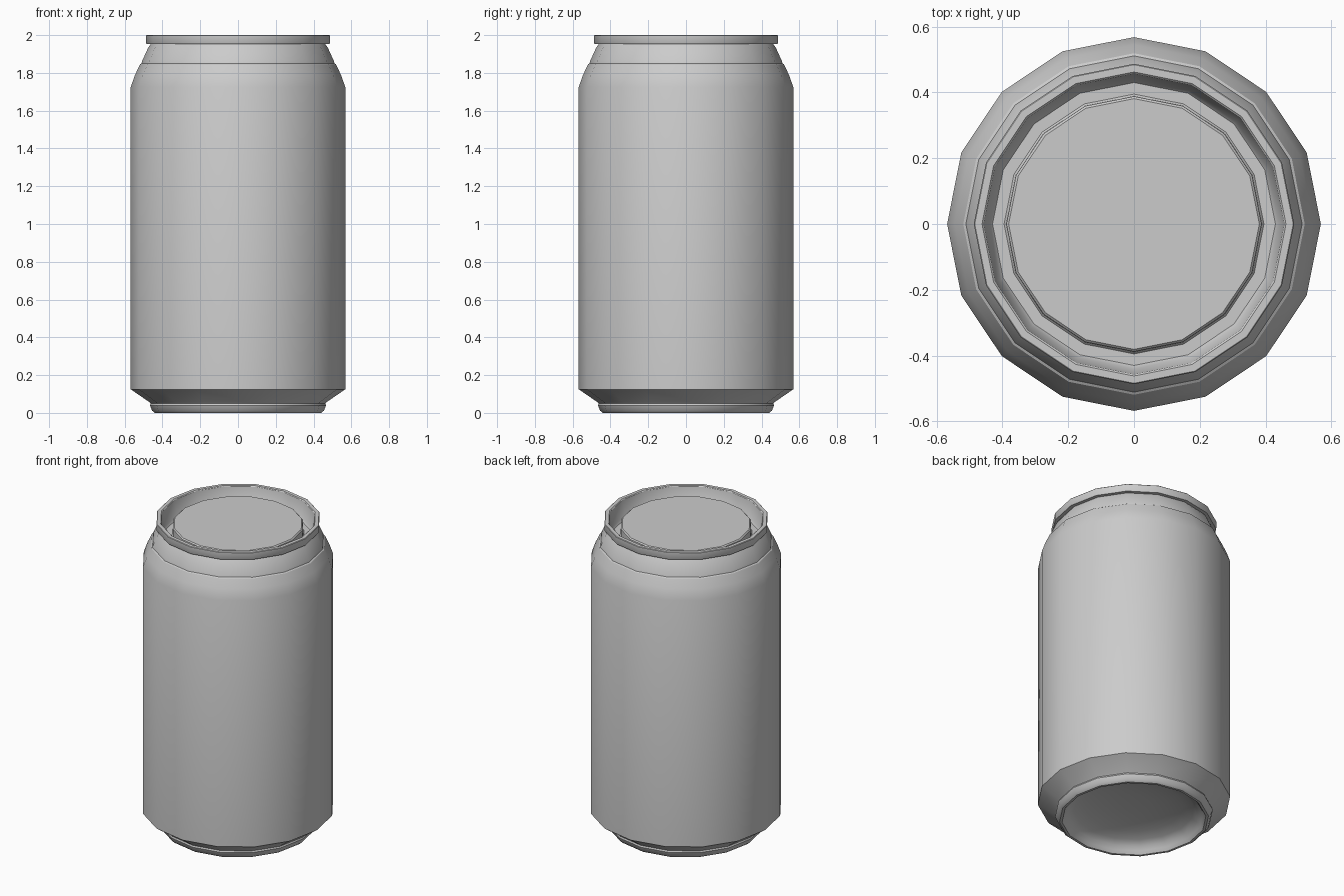
import bpy
import bmesh
import math

SIDES = 16

cube = bpy.data.objects.get("Cube")
if cube:
    bpy.data.objects.remove(cube)

metal = bpy.data.materials.new("bare metal grey")
metal.use_nodes = True
grey = (0.6, 0.6, 0.6, 1)
metal.diffuse_color = grey
metal.node_tree.nodes["Principled BSDF"].inputs["Base Color"].default_value = grey


def lathe(name, profile, cap_start=False, cap_end=False):
    """Turn an (r, z) profile around z, optionally closing its ends."""
    bm = bmesh.new()
    rings = []
    for r, z in profile:
        angles = [2 * math.pi * i / SIDES for i in range(SIDES)]
        rings.append([bm.verts.new((r * math.cos(a), r * math.sin(a), z)) for a in angles])
    for low, high in zip(rings, rings[1:]):
        for i in range(SIDES):
            j = (i + 1) % SIDES
            bm.faces.new((low[i], low[j], high[j], high[i]))
    if cap_start:
        bm.faces.new(list(reversed(rings[0])))
    if cap_end:
        bm.faces.new(rings[-1])
    mesh = bpy.data.meshes.new(name)
    bm.to_mesh(mesh)
    bm.free()
    mesh.materials.append(metal)
    obj = bpy.data.objects.new(name, mesh)
    bpy.context.collection.objects.link(obj)
    bpy.ops.object.select_all(action="DESELECT")
    obj.select_set(True)
    bpy.context.view_layer.objects.active = obj
    bpy.ops.object.shade_smooth_by_angle(angle=math.radians(32))
    return obj


# Can body: domed underside, foot ring, chamfer, wall and stepped neck
dome = [(0.41 * math.sin(t), 0.02 + 0.09 * math.cos(t))
        for t in [math.pi / 2 * k / 6 for k in range(1, 7)]]
lathe("can_body", dome + [
    (0.425, 0.0), (0.44, 0.0), (0.455, 0.012), (0.466, 0.04),
    (0.462, 0.05), (0.468, 0.056), (0.568, 0.125), (0.568, 1.725),
    (0.545, 1.79), (0.519, 1.845), (0.511, 1.85), (0.508, 1.862),
    (0.475, 1.935), (0.462, 1.952)], cap_start=True)

# Lid: rolled rim, countersunk groove and raised centre panel
lathe("can_lid", [
    (0.462, 1.952), (0.484, 1.952), (0.487, 1.958), (0.487, 1.997),
    (0.484, 2.0), (0.462, 2.0), (0.457, 1.995), (0.44, 1.9),
    (0.43, 1.888), (0.395, 1.888), (0.389, 1.895), (0.388, 1.958),
    (0.381, 1.965)], cap_end=True)
